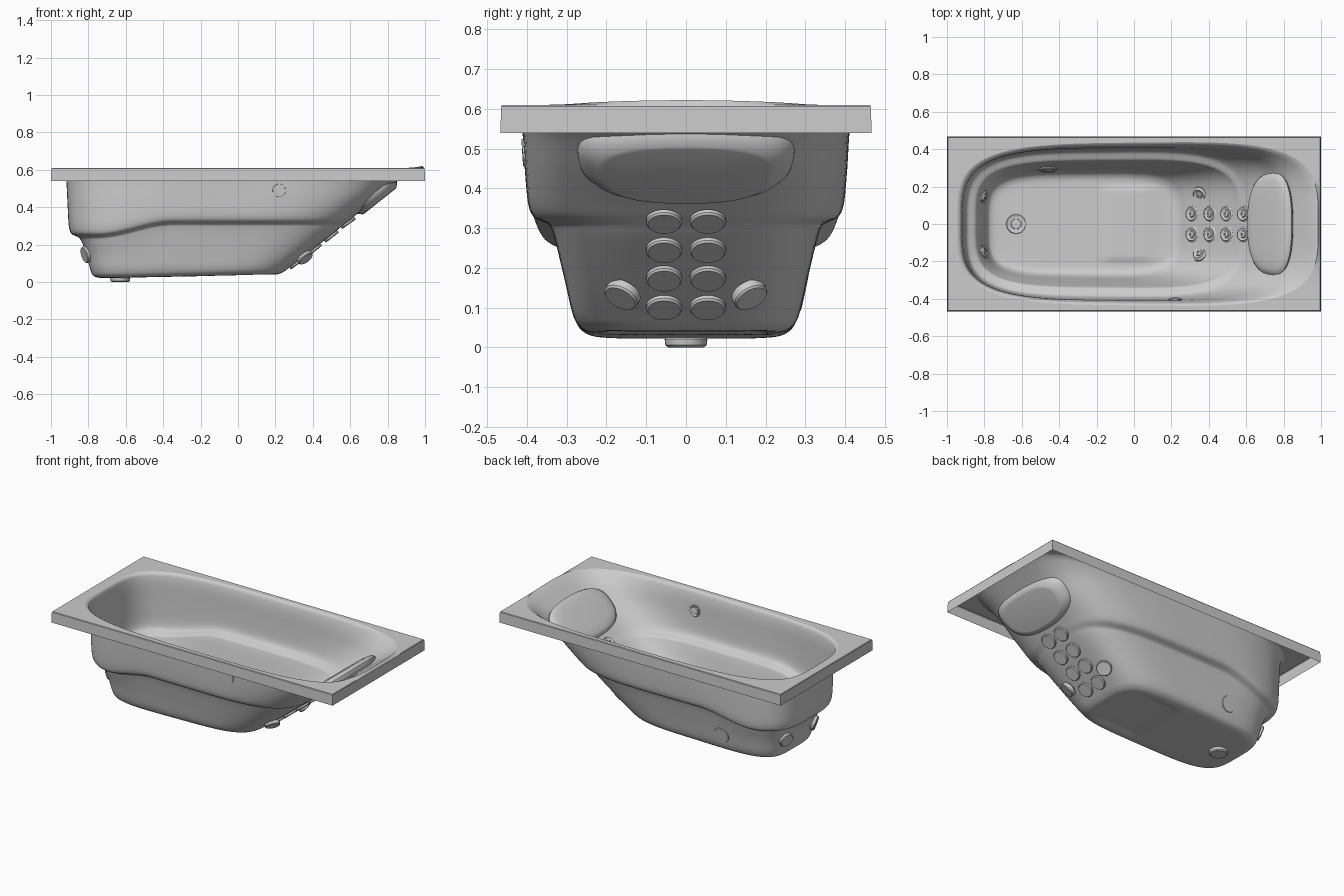
import bpy, math
from mathutils import Vector
from mathutils.bvhtree import BVHTree

if "Cube" in bpy.data.objects:
    bpy.data.objects.remove(bpy.data.objects["Cube"])

K = 40            # points per side of every ring
N = 4 * K


def step(a, b, x):
    t = min(1, max(0, (x - a) / (b - a)))
    return t * t * (3 - 2 * t)


def square_ring():
    """Points round a unit square, denser toward the corners."""
    pts = []
    for side in range(4):
        for k in range(K):
            q = -2 * k / K + 1
            q = 0.5 * q + 0.5 * math.sin(q * math.pi / 2)
            pts.append([(1, -q), (q, 1), (-1, q), (-q, -1)][side])
    return pts


SQUARE = square_ring()


def super_ring(n):
    return [(x / (abs(x)**n + abs(y)**n)**(1 / n), y / (abs(x)**n + abs(y)**n)**(1 / n)) for x, y in SQUARE]


def make(name, verts, faces, angle=35):
    me = bpy.data.meshes.new(name)
    me.from_pydata(verts, [], faces)
    me.update()
    ob = bpy.data.objects.new(name, me)
    bpy.context.collection.objects.link(ob)
    bpy.ops.object.select_all(action='DESELECT')
    ob.select_set(True)
    bpy.context.view_layer.objects.active = ob
    bpy.ops.object.shade_smooth_by_angle(angle=math.radians(angle))
    return ob


def loft(name, rings, cap_start=False, cap_end=False, angle=35):
    n = len(rings[0])
    verts = [p for r in rings for p in r]
    faces = [(i * n + j, i * n + (j + 1) % n, (i + 1) * n + (j + 1) % n, (i + 1) * n + j)
             for i in range(len(rings) - 1) for j in range(n)]
    if cap_start:
        faces.append(tuple(reversed(range(n))))
    if cap_end:
        faces.append(tuple(range(len(verts) - n, len(verts))))
    return make(name, verts, faces, angle)


# Basin levels: left x, right x, half width, z, roundness, ledge shift, floor tilt
LEVELS = [
    (-.945, .985, .435, .610, 3.8, 0, 0),
    (-.928, .960, .423, .600, 3.8, 0, 0),
    (-.918, .855, .410, .540, 3.8, 0, 0),
    (-.912, .745, .405, .450, 3.8, .3, 0),
    (-.905, .632, .397, .360, 3.8, .8, 0),
    (-.892, .595, .384, .329, 3.8, 1, 0),
    (-.850, .565, .343, .307, 3.9, 1, 0),
    (-.836, .540, .334, .285, 4.0, 1, 0),
    (-.810, .395, .306, .170, 4.2, .3, 0),
    (-.790, .275, .283, .068, 4.2, 0, .5),
    (-.775, .245, .265, .035, 4.2, 0, 1),
    (-.740, .210, .235, .022, 4.2, 0, 1),
]
for s in (.85, .7, .5, .3, .1, .005):
    LEVELS.append((-.265 - .475 * s, -.265 + .475 * s, .235 * s, .020, 4.2, 0, 1))


def smooth_levels(rows, sub=4):
    """Monotone-limited cubic through the levels."""
    def slope(i):
        if i in (0, len(rows) - 1):
            return [0] * 7
        out = []
        for a, b, c in zip(rows[i - 1], rows[i], rows[i + 1]):
            d, e = b - a, c - b
            out.append(2 * d * e / (d + e) if d * e > 0 else 0)
        return out
    res = []
    for i in range(len(rows) - 1):
        m0, m1 = slope(i), slope(i + 1)
        for k in range(sub):
            t = k / sub
            h = (2*t**3 - 3*t*t + 1, t**3 - 2*t*t + t, 3*t*t - 2*t**3, t**3 - t*t)
            res.append([h[0]*a + h[1]*p + h[2]*b + h[3]*q
                        for a, b, p, q in zip(rows[i], rows[i + 1], m0, m1)])
    return res + [rows[-1]]


def basin_ring(row):
    xl, xr, hw, z0, n, ledge, tilt = row
    ring = []
    for u, v in super_ring(n):
        x = (xl + xr) / 2 + u * (xr - xl) / 2
        y = v * hw * (1 + .025 * x)
        z = z0 - .07 * ledge * (1 - step(-.75, -.35, x))          # foot-end ledge sits lower
        z += tilt * ((x + .78) * .02 + .010 * step(-.2, -.1, x) * (1 - step(.17, .22, abs(y))) * (1 - step(.0, .2, x)))
        z += .012 * max(0, 1 - (y / .34)**2) * step(.85, .97, x)  # raised head lip
        ring.append((x, y, z))
    return ring


rings = [basin_ring(r) for r in smooth_levels(LEVELS)]
basin = loft("basin", rings, cap_end=True, angle=60)

# Rim: flat deck with hanging skirt
outer = [[(x * a, y * b, z) for x, y in SQUARE] for a, b, z in
         ((1, .467, .54), (.998, .465, .606), (.995, .462, .61))]
loft("rim", outer + [rings[0]], angle=30)

# Wall lookup for placing fittings
bvh = BVHTree.FromPolygons([v.co[:] for v in basin.data.vertices],
                           [p.vertices[:] for p in basin.data.polygons])


def fitting(name, origin, direction, profile, tilt=(0, 0, 0), normal=None):
    """Lathe a (radius, height) profile about the wall normal, height into the tub."""
    d = Vector(direction)
    loc, nor, _, _ = bvh.ray_cast(Vector(origin), d)
    nor = Vector(normal) if normal else nor
    if nor.dot(d) > 0:
        nor = -nor
    nor = (nor + Vector(tilt)).normalized()
    q = nor.to_track_quat('Z', 'Y')
    seg = 32
    loft(name, [[tuple(loc + q @ Vector((r * math.cos(2*math.pi*k/seg), r * math.sin(2*math.pi*k/seg), h)))
                 for k in range(seg)] for r, h in profile], True, True)


def jet_profile(depth):
    return [(.041, -depth), (.045, -depth + .005), (.045, -.001), (.037, .003), (.034, .008),
            (.028, .005), (.020, .003), (.017, .009), (.008, .011), (.006, .006)]


# Back jets: four rows, mirrored
for i, x in enumerate((.31, .405, .495, .585)):
    for s in (-1, 1):
        fitting(f"back_jet_{i}_{s}", (x, s * .055, .8), (0, 0, -1), jet_profile(.015))
for s in (-1, 1):
    fitting(f"hip_jet_{s}", (.35, s * .155, .8), (0, 0, -1), jet_profile(.026), tilt=(0, -s * .3, 0))
    fitting(f"foot_jet_{s}", (-.5, s * .14, .15), (-1, 0, 0), jet_profile(.022), tilt=(0, -s * .2, 0))
fitting("side_suction", (-.46, 0, .14), (0, 1, 0),
        [(.048, -.004), (.05, 0), (.05, .006), (.042, .012), (.03, .009), (.02, .014), (.01, .014)])
fitting("control_button", (.22, 0, .49), (0, -1, 0),
        [(.034, -.004), (.036, .004), (.033, .009), (.026, .006), (.024, .012), (.01, .014)])

# Drain: sunk to the ground plane
zf = bvh.ray_cast(Vector((-.63, 0, .5)), Vector((0, 0, -1)))[0].z
fitting("drain", (-.63, 0, .5), (0, 0, -1),
        [(.045, -zf), (.052, -zf + .006), (.054, -.002), (.05, .003), (.04, .001), (.03, -.003), (.026, .003), (.01, .004)],
        normal=(0, 0, 1))

# Head pillow: padded slab set through the sloping back
centre = Vector((.745, 0, .449))
along, out = Vector((.783, 0, .623)), Vector((-.623, 0, .783))
pad = []
for hu, hv, h in ((.105, .205, -.022), (.115, .22, -.02), (.135, .25, .0), (.148, .268, .02), (.150, .27, .032),
                  (.142, .258, .045), (.125, .235, .052), (.09, .19, .056), (.04, .08, .057)):
    pad.append([tuple(centre + along * (u * hu) + Vector((0, v * hv * (1 + .08 * u), 0)) + out * h)
                for u, v in super_ring(2.6)])
loft("head_pillow", pad, True, True, angle=40)
